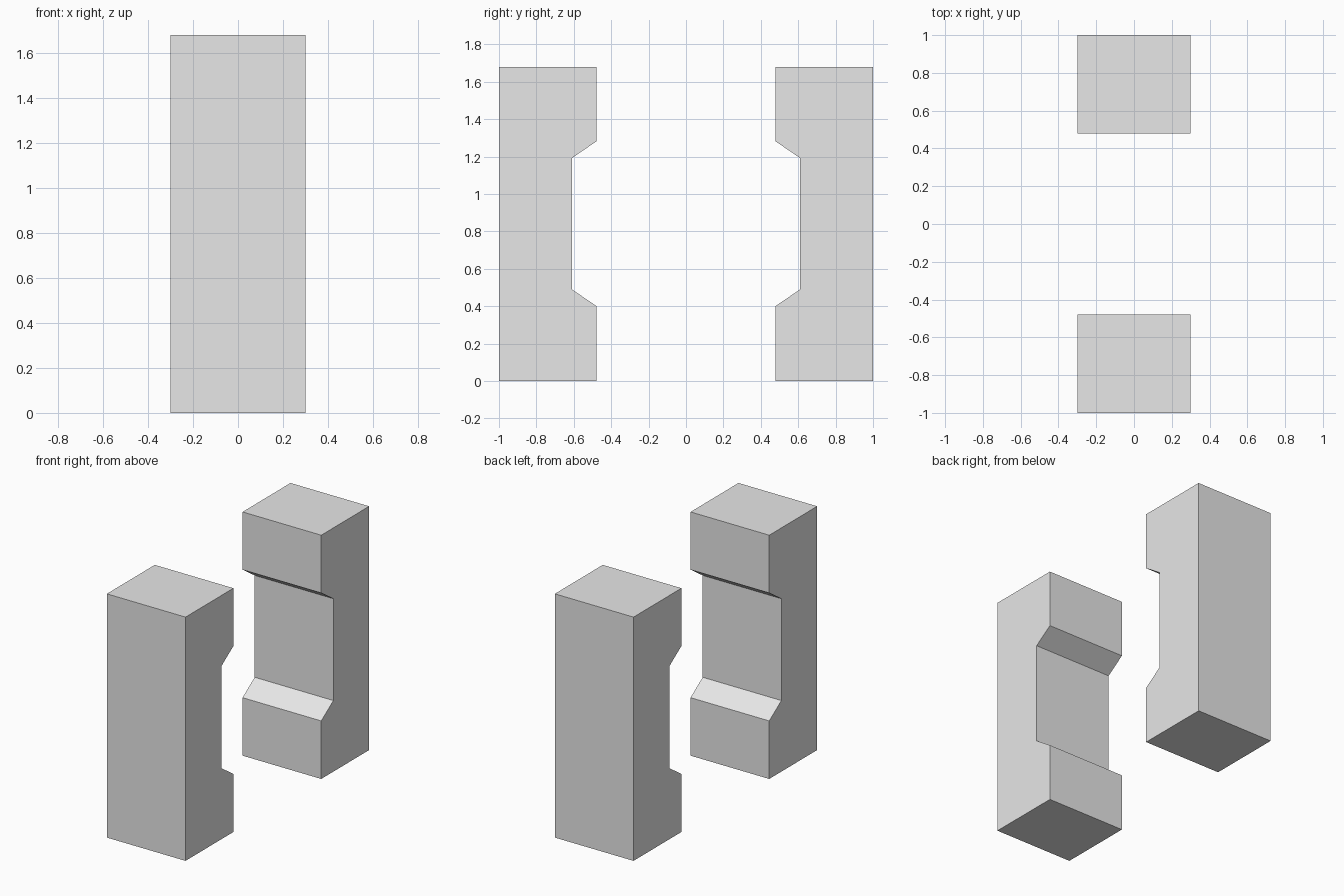
import bpy
import bmesh

cube = bpy.data.objects.get("Cube")
if cube:
    bpy.data.objects.remove(cube, do_unlink=True)

# One plain grey material
GREY = (0.8, 0.8, 0.8, 1.0)
grey = bpy.data.materials.new("light_grey")
grey.use_nodes = True
grey.diffuse_color = GREY
grey.node_tree.nodes["Principled BSDF"].inputs["Base Color"].default_value = GREY

HALF_WIDTH = 0.30
# Side outline (y, z) of the back pillar, with its recess facing the centre
PROFILE = [(1.0, 0.0), (1.0, 1.68), (0.478, 1.68), (0.478, 1.282),
           (0.61, 1.192), (0.61, 0.49), (0.478, 0.40), (0.478, 0.0)]


def make_pillar(name, side):
    """Extrude the outline across the width; side is 1 for back, -1 for front."""
    bm = bmesh.new()
    outline = bm.faces.new([bm.verts.new((-HALF_WIDTH, side * y, z))
                            for y, z in PROFILE])
    result = bmesh.ops.extrude_face_region(bm, geom=[outline], use_keep_orig=True)
    moved = [v for v in result["geom"] if isinstance(v, bmesh.types.BMVert)]
    bmesh.ops.translate(bm, verts=moved, vec=(2 * HALF_WIDTH, 0, 0))
    bmesh.ops.recalc_face_normals(bm, faces=bm.faces)
    mesh = bpy.data.meshes.new(name)
    bm.to_mesh(mesh)
    bm.free()
    mesh.materials.append(grey)
    obj = bpy.data.objects.new(name, mesh)
    bpy.context.collection.objects.link(obj)
    return obj


# Matching pillars facing each other
make_pillar("front_pillar", -1)
make_pillar("back_pillar", 1)
